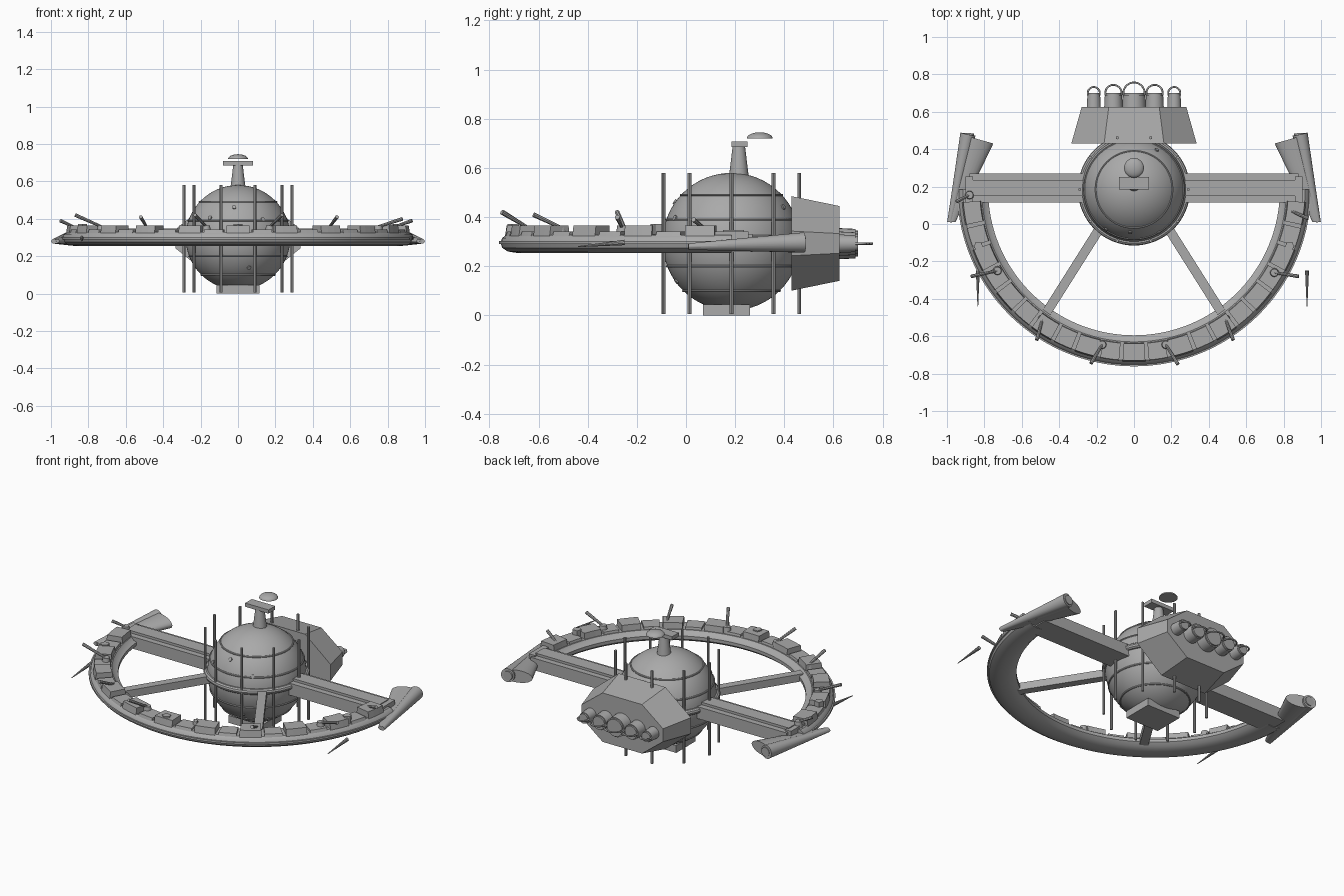
import bpy, bmesh, math
from math import sin, cos, pi, radians
from mathutils import Vector

if "Cube" in bpy.data.objects:
    bpy.data.objects.remove(bpy.data.objects["Cube"])

CY, CZ = 0.185, 0.30          # hub centre
grey = bpy.data.materials.new("hull_grey")
grey.use_nodes = True
grey.diffuse_color = (0.4, 0.4, 0.4, 1)
grey.node_tree.nodes["Principled BSDF"].inputs["Base Color"].default_value = (0.4, 0.4, 0.4, 1)


def finish(ob, name, smooth=True):
    ob.name = name
    ob.data.materials.clear()
    ob.data.materials.append(grey)
    if smooth:
        bpy.ops.object.select_all(action='DESELECT')
        ob.select_set(True)
        bpy.context.view_layer.objects.active = ob
        bpy.ops.object.shade_smooth_by_angle(angle=radians(35))
    return ob


def from_bmesh(bm, name, smooth=True):
    bmesh.ops.recalc_face_normals(bm, faces=bm.faces)
    me = bpy.data.meshes.new(name)
    bm.to_mesh(me)
    bm.free()
    ob = bpy.data.objects.new(name, me)
    bpy.context.collection.objects.link(ob)
    return finish(ob, name, smooth)


def box(name, lo, hi, turn=0.0):
    lo, hi = Vector(lo), Vector(hi)
    bpy.ops.mesh.primitive_cube_add(size=1, location=(lo + hi) / 2, rotation=(0, 0, turn))
    ob = bpy.context.object
    ob.scale = hi - lo
    return finish(ob, name, False)


def rod(name, a, b, r1, r2=None, sides=16):
    a, b = Vector(a), Vector(b)
    bpy.ops.mesh.primitive_cone_add(vertices=sides, radius1=r1, radius2=r1 if r2 is None else r2,
                                    depth=(b - a).length, location=(a + b) / 2)
    ob = bpy.context.object
    ob.rotation_euler = (b - a).to_track_quat('Z', 'Y').to_euler()
    return finish(ob, name)


def torus(name, z, major, minor):
    bpy.ops.mesh.primitive_torus_add(major_radius=major, minor_radius=minor, major_segments=64,
                                     minor_segments=10, location=(0, CY, z))
    return finish(bpy.context.object, name)


def loft(name, rings, smooth=True):
    """Skin equal-length loops and cap both ends."""
    bm = bmesh.new()
    loops = [[bm.verts.new(p) for p in ring] for ring in rings]
    n = len(loops[0])
    for a, b in zip(loops, loops[1:]):
        for i in range(n):
            j = (i + 1) % n
            bm.faces.new((a[i], a[j], b[j], b[i]))
    bm.faces.new(loops[0])
    bm.faces.new(loops[-1])
    return from_bmesh(bm, name, smooth)


def polar(r, deg, z):
    return (r * cos(radians(deg)), CY + r * sin(radians(deg)), z)


def sweep(name, profile, start, end, steps, smooth=True):
    """Sweep an (r, z) section about the hub axis."""
    angles = [start + (end - start) * i / steps for i in range(steps + 1)]
    return loft(name, [[polar(r, a, z) for r, z in profile] for a in angles], smooth)


# Hub sphere with belts and guard rods
bpy.ops.mesh.primitive_uv_sphere_add(segments=64, ring_count=32, radius=0.28, location=(0, CY, CZ))
finish(bpy.context.object, "hub_sphere")
torus("equator_belt", CZ + 0.01, 0.282, 0.018)
for i, z in enumerate((0.10, 0.20, 0.39, 0.49)):
    torus(f"hub_band_{i}", z, math.sqrt(0.28 ** 2 - (z - CZ) ** 2), 0.005)
for i in range(10):
    rod(f"guard_rod_{i}", polar(0.29, 36 * i, 0.005), polar(0.29, 36 * i, 0.58), 0.008, sides=8)
box("belly_hatch", (-0.115, 0.07, 0), (0.115, 0.26, 0.045))

# Small portholes on the hub
for i, (az, el) in enumerate(((-95, 35), (-60, 20), (-125, 22), (-75, -35), (-110, -20), (60, 30), (120, -30))):
    d = Vector((cos(radians(az)) * cos(radians(el)), sin(radians(az)) * cos(radians(el)), sin(radians(el))))
    c = Vector((0, CY, CZ))
    rod(f"porthole_{i}", c + d * 0.27, c + d * 0.286, 0.011, sides=10)

# Sensor mast and dish
rod("mast", (0, 0.215, 0.55), (0, 0.215, 0.69), 0.042, 0.025, 24)
box("mast_plate", (-0.08, 0.185, 0.685), (0.08, 0.25, 0.708))
bpy.ops.mesh.primitive_uv_sphere_add(segments=32, ring_count=16, radius=1, location=(0, 0.30, 0.72))
dish = bpy.context.object
bm = bmesh.new()
bm.from_mesh(dish.data)
bmesh.ops.bisect_plane(bm, geom=bm.verts[:] + bm.edges[:] + bm.faces[:], plane_co=(0, 0, 0),
                       plane_no=(0, 0, -1), clear_outer=True)
bmesh.ops.holes_fill(bm, edges=[e for e in bm.edges if e.is_boundary])
bm.to_mesh(dish.data)
bm.free()
dish.scale = (0.053, 0.053, 0.025)
finish(dish, "dish")


# Engine housing: tapered octagon
def octagon(y, w, h, fx, fz):
    return [(sx * x, y, CZ - 0.007 + sz * z) for sx, sz, x, z in (
        (1, -1, w, fz), (1, 1, w, fz), (1, 1, fx, h), (-1, 1, fx, h),
        (-1, 1, w, fz), (-1, -1, w, fz), (-1, -1, fx, h), (1, -1, fx, h))]


loft("engine_housing", [octagon(0.43, 0.335, 0.192, 0.16, 0.05),
                        octagon(0.625, 0.28, 0.152, 0.135, 0.04)], False)

# Nozzles with flat hoops behind them
for x, r in ((0, 0.06), (0.11, 0.046), (-0.11, 0.046), (0.215, 0.034), (-0.215, 0.034)):
    z = CZ - 0.008
    rod("nozzle", (x, 0.61, z), (x, 0.69, z), r + 0.004, r, 24)
    rod("nozzle_lip", (x, 0.685, z), (x, 0.70, z), r * 0.88, sides=24)
    curve = bpy.data.curves.new("hoop", 'CURVE')
    curve.dimensions = '3D'
    curve.bevel_depth = 0.005
    curve.bevel_resolution = 2
    s = curve.splines.new('POLY')
    s.points.add(16)
    for k, p in enumerate(s.points):
        a = pi * (k / 16 * 1.3 - 0.15)
        p.co = (x + r * 0.95 * cos(a), 0.70 + r * 0.95 * sin(a), z, 1)
    curve.materials.append(grey)
    bpy.context.collection.objects.link(bpy.data.objects.new("nozzle_hoop", curve))

# Half ring: rounded section with an inner lip
section = [(0.815, 0.328), (0.915, 0.328), (0.933, 0.315), (0.94, 0.295), (0.933, 0.275), (0.91, 0.26),
           (0.87, 0.254), (0.83, 0.257), (0.80, 0.268), (0.78, 0.285), (0.78, 0.305), (0.80, 0.312)]
sweep("half_ring", section, 180, 360, 72)
sweep("ring_rail", [(0.937, 0.29), (0.946, 0.29), (0.946, 0.302), (0.937, 0.302)], 184, 356, 72)

# Deck blocks alternate tall and low around the ring
count = 21
pitch = 172 / count
for i in range(count):
    a = 184 + pitch * i
    top, inset = (0.365, 0.3) if i % 2 == 0 else (0.342, 0.9)
    sweep(f"deck_block_{i}", [(0.82, 0.32), (0.922, 0.32), (0.915, top), (0.825, top)],
          a + inset, a + pitch - inset, 3, False)

# Turrets: base point and barrel tip in plan
for x, y, tx, ty, tz in ((0.84, 0.07, 0.93, 0.03, 0.39), (0.75, -0.26, 0.88, -0.28, 0.40),
                         (-0.73, -0.25, -0.87, -0.28, 0.42), (0.49, -0.51, 0.53, -0.62, 0.41),
                         (-0.49, -0.51, -0.52, -0.62, 0.41), (0.17, -0.645, 0.235, -0.75, 0.42),
                         (-0.17, -0.645, -0.23, -0.745, 0.42), (-0.88, 0.155, -0.95, 0.12, 0.39)):
    rod("turret_base", (x, y, 0.31), (x, y, 0.365), 0.027, 0.02, 12)
    rod("turret_barrel", (x, y, 0.358), (tx, ty, tz), 0.007, 0.01, 8)

# Small hatches on the deck
for a in (200, 270, 340):
    rod("deck_hatch", polar(0.885, a, 0.33), polar(0.885, a, 0.372), 0.026, sides=5)

for s, side in ((1, "left"), (-1, "right")):
    # Main beam with ridge and end fitting
    for part, x0, x1, y0, y1, z0, z1 in (("beam", 0.2, 0.88, 0.115, 0.27, 0.258, 0.332),
                                         ("beam_ridge", 0.2, 0.87, 0.15, 0.235, 0.33, 0.347),
                                         ("beam_end", 0.86, 0.90, 0.11, 0.255, 0.265, 0.342)):
        box(f"{side}_{part}", (min(s * x0, s * x1), y0, z0), (max(s * x0, s * x1), y1, z1))
    # Diagonal spoke
    a, b = Vector((s * 0.15, 0.03, 0)), Vector((s * 0.51, -0.54, 0))
    mid, half = (a + b) / 2, Vector(((b - a).length / 2, 0.025, 0))
    box(f"{side}_spoke", mid - half + Vector((0, 0, 0.272)), mid + half + Vector((0, 0, 0.318)),
        math.atan2(b.y - a.y, b.x - a.x))
    # Tip pod: tapered tube with a flattened fairing
    rod(f"{side}_pod_tube", (s * 0.888, 0.48, 0.297), (s * 0.985, 0.01, 0.28), 0.041, 0.013, 24)
    rod(f"{side}_pod_nozzle", (s * 0.885, 0.47, 0.297), (s * 0.884, 0.486, 0.297), 0.028, sides=20)
    fairing = [[(s * (cx + w * cos(t)), cy + k * w * cos(t), 0.294 - d + h * sin(t))
                for t in (2 * pi * i / 24 for i in range(24))]
               for cx, cy, w, h, d, k in ((0.84, 0.455, 0.088, 0.038, 0, 0.28),
                                          (0.977, 0.01, 0.022, 0.012, 0.014, 0))]
    loft(f"{side}_pod_fairing", fairing)
    # Free-floating dart
    x = 0.925 if s > 0 else -0.835
    rod(f"{side}_dart", (x, -0.25, 0.297), (x, -0.44, 0.28), 0.011, 0.002, 10)
